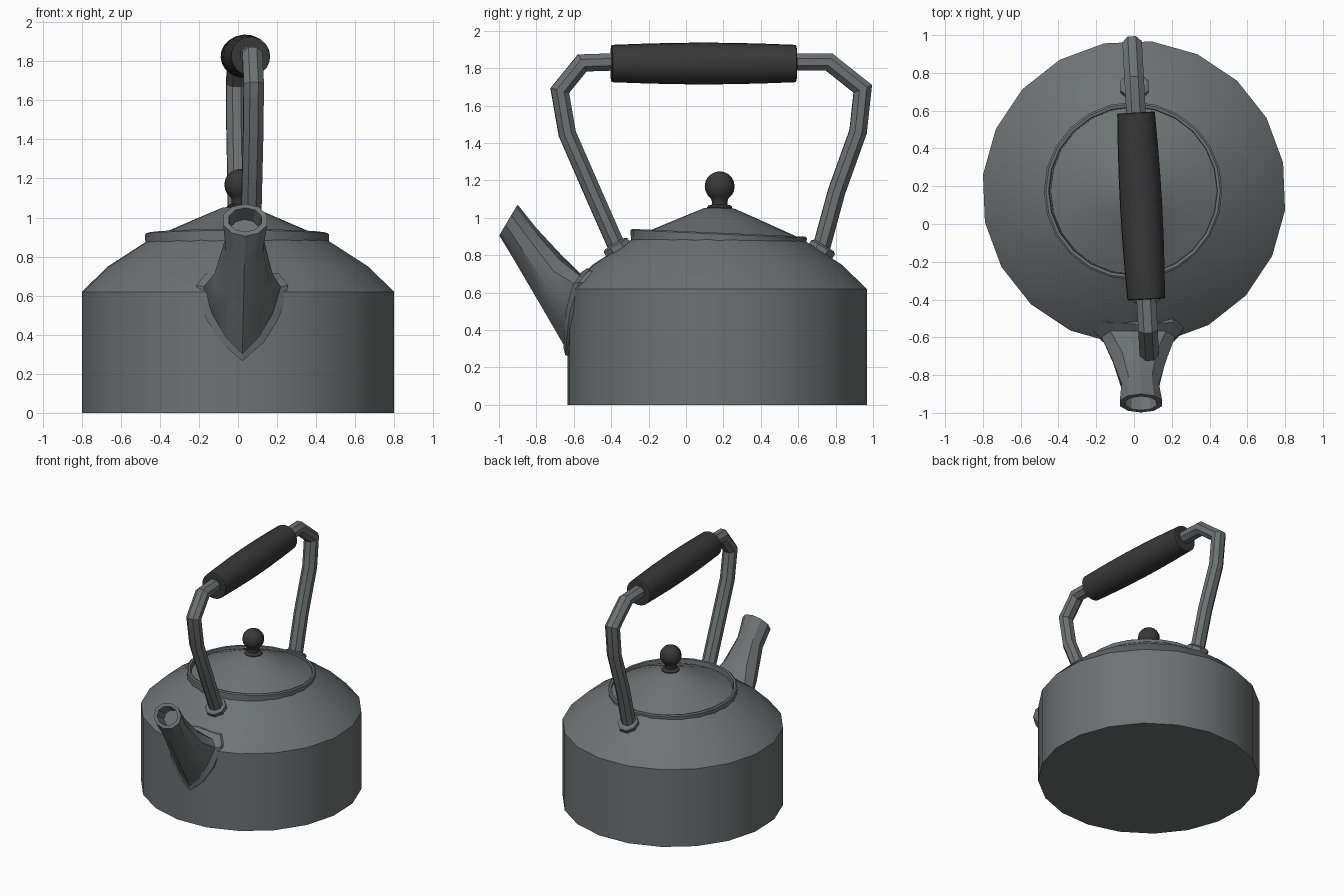
import bpy, bmesh, math
from mathutils import Vector, Matrix

if "Cube" in bpy.data.objects:
    bpy.data.objects.remove(bpy.data.objects["Cube"], do_unlink=True)


def material(name, rgb):
    m = bpy.data.materials.new(name)
    m.use_nodes = True
    m.diffuse_color = (*rgb, 1)
    m.node_tree.nodes["Principled BSDF"].inputs["Base Color"].default_value = (*rgb, 1)
    return m


STEEL = material("grey steel", (0.155, 0.17, 0.17))
DARK = material("dark grip", (0.04, 0.04, 0.04))
BODY_Y = 0.167


def loft(name, rings, mat, cap_start=True, cap_end=True, angle=30):
    """Skin a list of equally sized point rings."""
    bm = bmesh.new()
    loops = [[bm.verts.new(p) for p in ring] for ring in rings]
    n = len(loops[0])
    for a, b in zip(loops, loops[1:]):
        for i in range(n):
            j = (i + 1) % n
            bm.faces.new((a[i], a[j], b[j], b[i]))
    if cap_start:
        bm.faces.new(loops[0][::-1])
    if cap_end:
        bm.faces.new(loops[-1])
    bmesh.ops.recalc_face_normals(bm, faces=bm.faces)
    me = bpy.data.meshes.new(name)
    bm.to_mesh(me)
    bm.free()
    ob = bpy.data.objects.new(name, me)
    bpy.context.collection.objects.link(ob)
    me.materials.append(mat)
    bpy.ops.object.select_all(action="DESELECT")
    ob.select_set(True)
    bpy.context.view_layer.objects.active = ob
    bpy.ops.object.shade_smooth_by_angle(angle=math.radians(angle))
    return ob


def circle(r, z, n, start=0.0):
    return [Vector((r * math.cos(start + math.tau * i / n),
                    r * math.sin(start + math.tau * i / n), z)) for i in range(n)]


def lathe(name, profile, n, mat, matrix, start=0.0, angle=30):
    rings = [[matrix @ p for p in circle(r, z, n, start)] for r, z in profile]
    return loft(name, rings, mat, angle=angle)


def placed(pos, axis=(0, 0, 1)):
    return Matrix.Translation(pos) @ Vector((0, 0, 1)).rotation_difference(Vector(axis)).to_matrix().to_4x4()


# Body with sloped shoulder
lathe("body", [(0.805, 0), (0.805, 0.62), (0.67, 0.75), (0.46, 0.885), (0.40, 0.885)],
      20, STEEL, placed((0, BODY_Y, 0)), math.radians(-6.7))

# Slightly tilted collar and lid
tilt = placed((-0.005, 0.175, 0.908), (0, 0.045, 1))
lathe("lid_collar", [(0.468, -0.05), (0.472, 0.005), (0.462, 0.012), (0.447, 0.01), (0.442, -0.03)],
      24, STEEL, tilt)
lathe("lid", [(0.445, -0.04), (0.442, -0.012), (0.32, 0.04), (0.20, 0.092), (0.08, 0.143), (0.03, 0.148)],
      24, STEEL, placed((0.0, 0.175, 0.908), (0, 0.015, 1)))

# Knob: base disc, neck and ball
ball = [(0.08 * math.sin(a), 1.168 - 0.08 * math.cos(a))
        for a in (math.pi * k / 10 for k in range(2, 10))]
lathe("lid_knob", [(0.065, 1.035), (0.067, 1.058), (0.06, 1.066), (0.042, 1.07), (0.042, 1.09)]
      + ball + [(0.008, 1.248)], 16, DARK, placed((0.01, 0.18, 0)), angle=40)

# Bent handle bar in a slightly turned vertical plane
def handle_point(y, z):
    return Vector((0.043 - 0.055 * y, y, z))


path = [handle_point(*p) for p in (
    (-0.35, 0.80), (-0.50, 1.14), (-0.635, 1.45), (-0.675, 1.68), (-0.555, 1.828), (-0.4, 1.833),
    (0.59, 1.833), (0.765, 1.833), (0.945, 1.69), (0.92, 1.46), (0.805, 1.14), (0.71, 0.79))]
side = Vector((1, 0.055, 0)).normalized()
rings = []
for i, p in enumerate(path):
    d_in = (p - path[max(i - 1, 0)]).normalized()
    d_out = (path[min(i + 1, len(path) - 1)] - p).normalized()
    t = (d_in + d_out).normalized()
    up = t.cross(side).normalized()
    miter = 1.0 / max(t.dot(d_out if d_out.length else d_in), 0.7)
    rings.append([p + side * 0.056 * math.cos(a) + up * 0.05 * miter * math.sin(a)
                  for a in (math.tau * (k + 0.5) / 8 for k in range(8))])
loft("handle_bar", rings, STEEL)

# Barrel-shaped grip
g0, g1 = handle_point(-0.4, 1.825), handle_point(0.59, 1.825)
length = (g1 - g0).length
lathe("handle_grip", [(0.06, 0), (0.093, 0), (0.1, 0.004)]
      + [(0.1 + 0.012 * math.sin(math.pi * k / 6), length * k / 6) for k in range(1, 6)]
      + [(0.1, length - 0.004), (0.093, length), (0.06, length)], 20, DARK, placed(g0, g1 - g0))

# Collars where the handle meets the shoulder
for name, y, z, ny in (("front_handle_collar", -0.365, 0.835, -0.6), ("back_handle_collar", 0.722, 0.825, 0.6)):
    lathe(name, [(0.08, -0.03), (0.08, 0.022), (0.065, 0.032)], 8, STEEL,
          placed(handle_point(y, z), (0, ny, 1)), math.pi / 8)


# Spout: a keeled base on the body, drawn out to a round open mouth
def on_body(x, z, lift):
    if z < 0.62:
        r = 0.80
    else:
        r = 0.80 - (z - 0.62) * 1.04
    return Vector((x + 0.022, BODY_Y - math.sqrt(r * r - x * x) - lift, z))


def mirrored(half):
    return half + [(-x, z) for x, z in half[-2:0:-1]]


def shield(pts, lift):
    return [on_body(x, z, lift) for x, z in mirrored(pts)]


INNER = [(0, 0.305), (0.085, 0.39), (0.155, 0.51), (0.197, 0.645), (0.15, 0.685), (0, 0.70)]
OUTER = [(0, 0.265), (0.11, 0.36), (0.19, 0.49), (0.235, 0.655), (0.185, 0.715), (0, 0.73)]


def spout_ring(low, high, width, cx, keel=0.0):
    """Ring from a low to a high (y, z) point; keel narrows the underside."""
    lo, hi = Vector((cx, *low)), Vector((cx, *high))
    mid, half = (lo + hi) / 2, (hi - lo) / 2
    out = []
    for k in range(10):
        a = math.tau * k / 10
        w = width * math.sin(a) * (1 - keel * max(math.cos(a), 0))
        out.append(mid - half * math.cos(a) + Vector((w, 0, 0)))
    return out


loft("spout", [
    shield(INNER, -0.04),
    shield(INNER, 0.012),
    spout_ring((-0.79, 0.555), (-0.665, 0.80), 0.155, 0.028, 0.3),
    spout_ring((-0.925, 0.785), (-0.80, 0.945), 0.104, 0.033, 0.1),
    spout_ring((-0.998, 0.905), (-0.90, 1.07), 0.118, 0.037),
    spout_ring((-0.986, 0.927), (-0.913, 1.05), 0.088, 0.037),
    spout_ring((-0.91, 0.88), (-0.84, 0.99), 0.075, 0.034),
], STEEL, cap_start=False)

# Raised flange around the spout root
loft("spout_flange", [shield(OUTER, -0.04), shield(OUTER, 0.012),
                      shield(INNER, 0.022), shield(INNER, -0.03)], STEEL,
     cap_start=False, cap_end=False)
